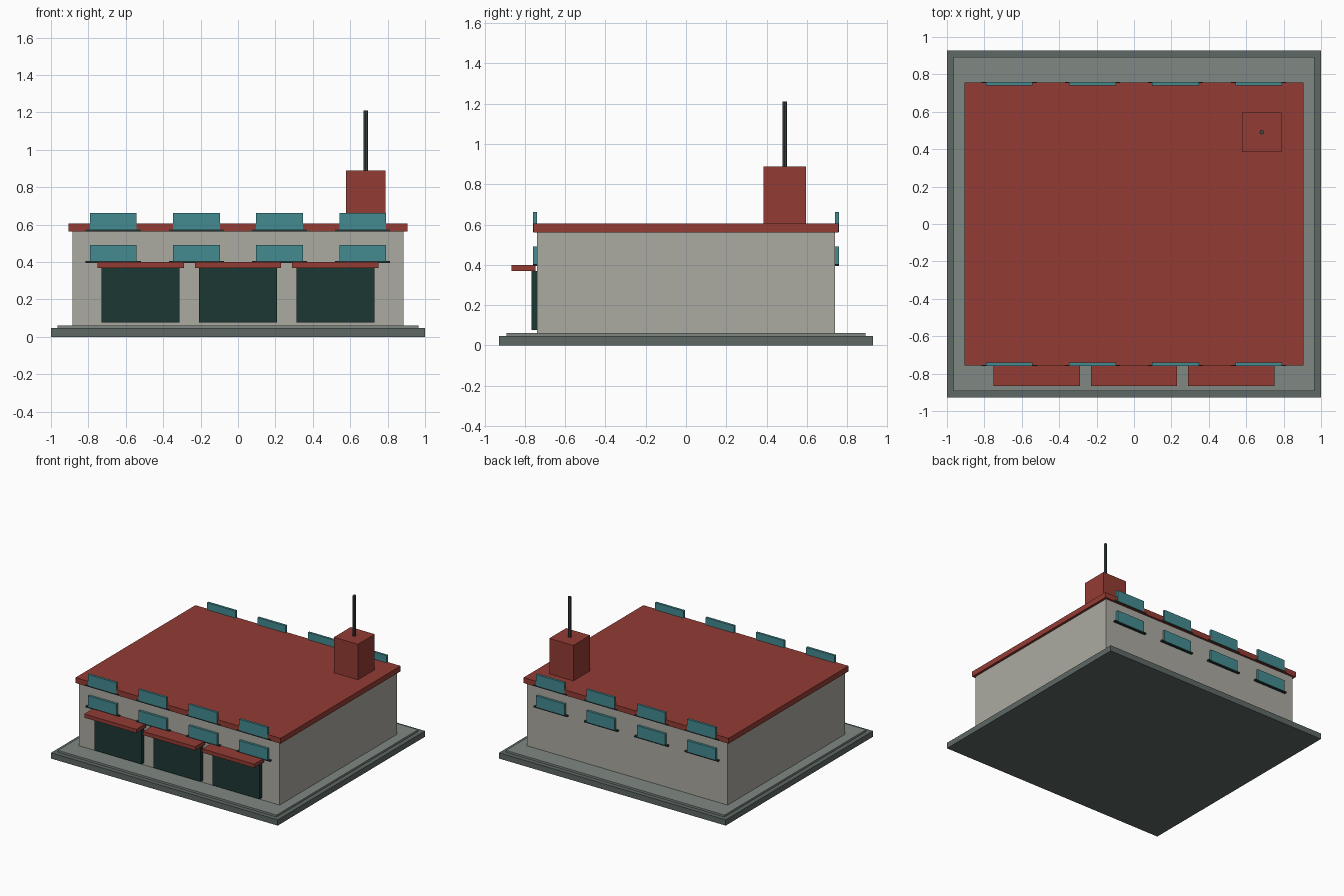
import bpy

if "Cube" in bpy.data.objects:
    bpy.data.objects.remove(bpy.data.objects["Cube"])


def material(name, rgb):
    m = bpy.data.materials.new(name)
    m.diffuse_color = [(c / 255) ** 2.2 for c in rgb] + [1]
    m.use_nodes = True
    m.node_tree.nodes["Principled BSDF"].inputs["Base Color"].default_value = m.diffuse_color
    return m


RED = material("red", (146, 62, 55))
WALL = material("wall", (170, 169, 160))
DARK = material("dark_grey", (94, 104, 100))
PAVE = material("paving", (127, 135, 130))
DOOR = material("door_green", (33, 58, 55))
GLASS = material("glass", (70, 138, 143))
SILL = material("sill", (38, 54, 54))
METAL = material("metal", (64, 72, 72))


def box(name, x, y, z, mat):
    """Box from (min, max) ranges on each axis."""
    bpy.ops.mesh.primitive_cube_add(size=1, location=[sum(r) / 2 for r in (x, y, z)])
    ob = bpy.context.object
    ob.name = name
    ob.scale = [r[1] - r[0] for r in (x, y, z)]
    bpy.ops.object.transform_apply(location=False, rotation=False, scale=True)
    ob.data.materials.append(mat)
    return ob


def span(centre, width):
    return (centre - width / 2, centre + width / 2)


# Ground slabs, walls and roof
box("base_slab", (-1, 1), (-0.928, 0.928), (0, 0.046), DARK)
box("paving", (-0.965, 0.965), (-0.892, 0.892), (0.046, 0.061), PAVE)
box("walls", (-0.886, 0.886), (-0.74, 0.74), (0.061, 0.562), WALL)
box("roof", (-0.905, 0.905), (-0.756, 0.756), (0.562, 0.605), RED)

# Chimney block and mast
box("chimney", span(0.683, 0.212), span(0.49, 0.212), (0.605, 0.888), RED)
bpy.ops.mesh.primitive_cylinder_add(vertices=8, radius=0.012, depth=0.322,
                                    location=(0.683, 0.49, 1.049))
mast = bpy.context.object
mast.name = "mast"
mast.data.materials.append(METAL)

# Loading doors with canopies
for i, x in enumerate((-0.52, 0, 0.52)):
    box(f"door_{i}", span(x, 0.417), (-0.768, -0.738), (0.077, 0.37), DOOR)
    box(f"canopy_{i}", span(x, 0.46), (-0.866, -0.746), (0.369, 0.399), RED)

# Two rows of windows with sills, front and back
for side, s in (("front", -1), ("back", 1)):
    for row, z in (("lower", 0.404), ("upper", 0.574)):
        for i in range(4):
            x = -0.667 + i * 0.4445
            tag = f"{side}_{row}_{i}"
            box("window_" + tag, span(x, 0.25), span(s * 0.75, 0.019), (z, z + 0.088), GLASS)
            box("sill_" + tag, span(x, 0.295), span(s * 0.749, 0.021), (z - 0.01, z), SILL)
